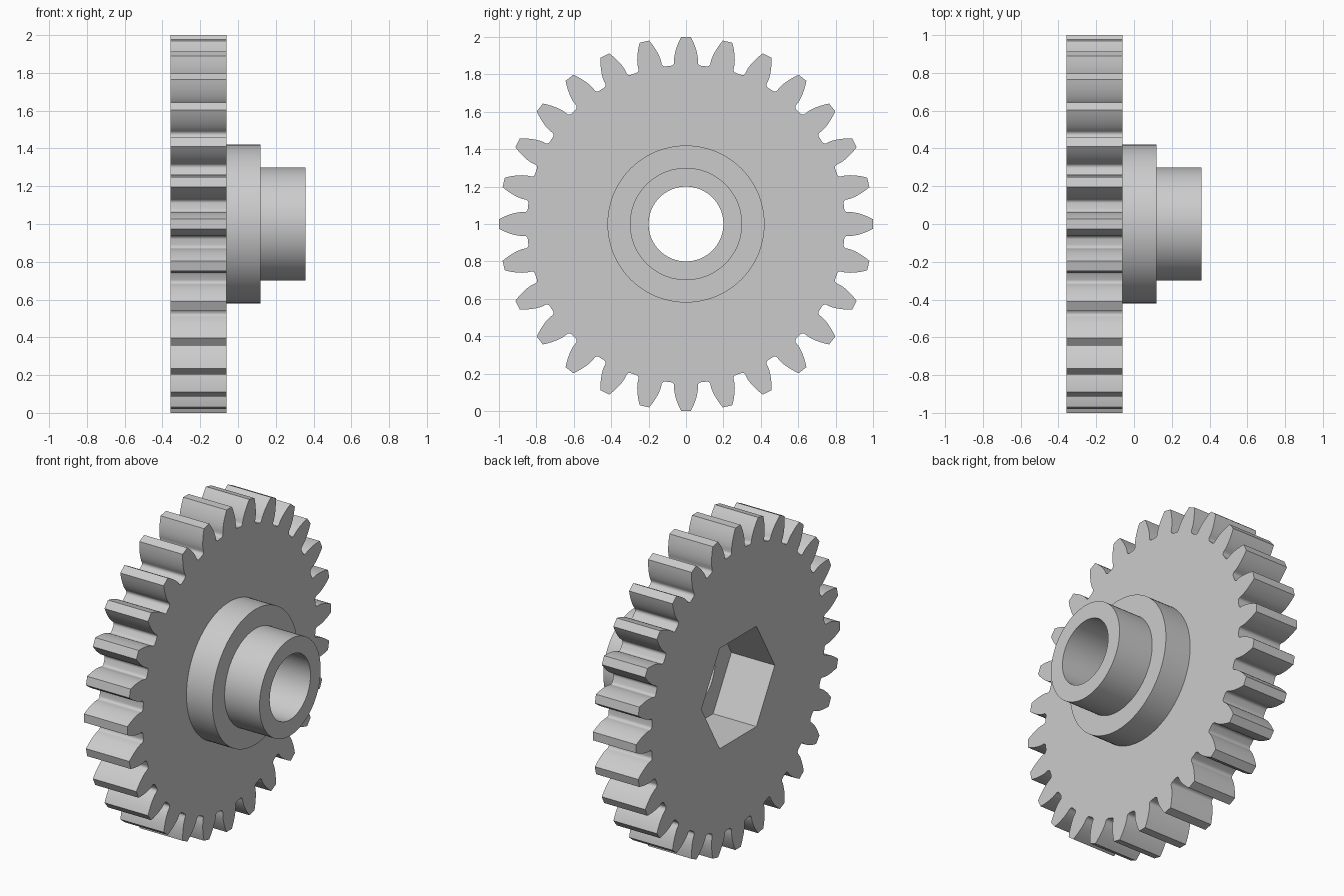
import bpy, bmesh
from math import sin, cos, tan, acos, pi, radians

if "Cube" in bpy.data.objects:
    bpy.data.objects.remove(bpy.data.objects["Cube"], do_unlink=True)

TEETH = 28
TIP, PITCH, ROOT = 1.0, 0.933, 0.85
BACK, FACE, STEP, END = -0.358, -0.06, 0.118, 0.358

# Single plain grey
grey = bpy.data.materials.new("plain_grey")
grey.use_nodes = True
grey.diffuse_color = (0.6, 0.6, 0.6, 1)
grey.node_tree.nodes["Principled BSDF"].inputs["Base Color"].default_value = (0.6, 0.6, 0.6, 1)


def ring(bm, x, polar):
    """Closed loop of vertices around the axle, from (radius, angle) pairs."""
    return [bm.verts.new((x, r * sin(a), 1 + r * cos(a))) for r, a in polar]


def bridge(bm, a, b):
    n = len(a)
    for i in range(n):
        j = (i + 1) % n
        bm.faces.new((a[i], a[j], b[j], b[i]))


def cap(bm, outer, inner):
    """Fill the flat area between two loops."""
    edges = []
    for loop in (outer, inner):
        for i, v in enumerate(loop):
            w = loop[(i + 1) % len(loop)]
            edges.append(bm.edges.get((v, w)) or bm.edges.new((v, w)))
    bmesh.ops.triangle_fill(bm, use_beauty=True, edges=edges, normal=(1, 0, 0))


def finish(bm, name):
    bmesh.ops.recalc_face_normals(bm, faces=bm.faces)
    mesh = bpy.data.meshes.new(name)
    bm.to_mesh(mesh)
    bm.free()
    mesh.materials.append(grey)
    obj = bpy.data.objects.new(name, mesh)
    bpy.context.collection.objects.link(obj)
    bpy.ops.object.select_all(action='DESELECT')
    obj.select_set(True)
    bpy.context.view_layer.objects.active = obj
    bpy.ops.object.shade_smooth_by_angle(angle=radians(28))


def circle(r, n=96):
    return [(r, 2 * pi * i / n) for i in range(n)]


def tooth_outline():
    """Involute flanks with rounded roots, repeated round the wheel."""
    pressure = radians(20)
    base = PITCH * cos(pressure)
    half_pitch = pi / TEETH
    start = half_pitch / 2 + 0.002 + tan(pressure) - pressure
    flank = []
    for i in range(8):
        r = TIP + (base + 0.002 - TIP) * i / 7
        a = acos(base / r)
        flank.append((r, start - (tan(a) - a)))
    # Fillet from the flank down to the root circle
    fillet = 0.02
    gap = (half_pitch - start) * base - fillet
    for i in range(1, 7):
        t = i / 6 * pi / 2
        r = ROOT + fillet - fillet * sin(t)
        flank.append((r, half_pitch - (gap + fillet * cos(t)) / r))
    tooth = [(r, -a) for r, a in reversed(flank)] + flank
    return [(r, a + 2 * half_pitch * k) for k in range(TEETH) for r, a in tooth]


# Toothed wheel with a hexagonal socket, corners pointing sideways
bm = bmesh.new()
outline = tooth_outline()
hexagon = [(0.36, pi / 2 + i * pi / 3) for i in range(6)]
outer = [ring(bm, x, outline) for x in (BACK, FACE)]
inner = [ring(bm, x, hexagon) for x in (BACK, FACE)]
bridge(bm, *outer)
bridge(bm, *inner)
for o, i in zip(outer, inner):
    cap(bm, o, i)
finish(bm, "toothed_wheel")

# Stepped hub with a round bore, turned from a profile
bm = bmesh.new()
profile = [(FACE, 0.2), (FACE, 0.42), (STEP, 0.42), (STEP, 0.3), (END, 0.3), (END, 0.2)]
loops = [ring(bm, x, circle(r)) for x, r in profile]
for k in range(len(loops)):
    bridge(bm, loops[k - 1], loops[k])
finish(bm, "stepped_hub")
